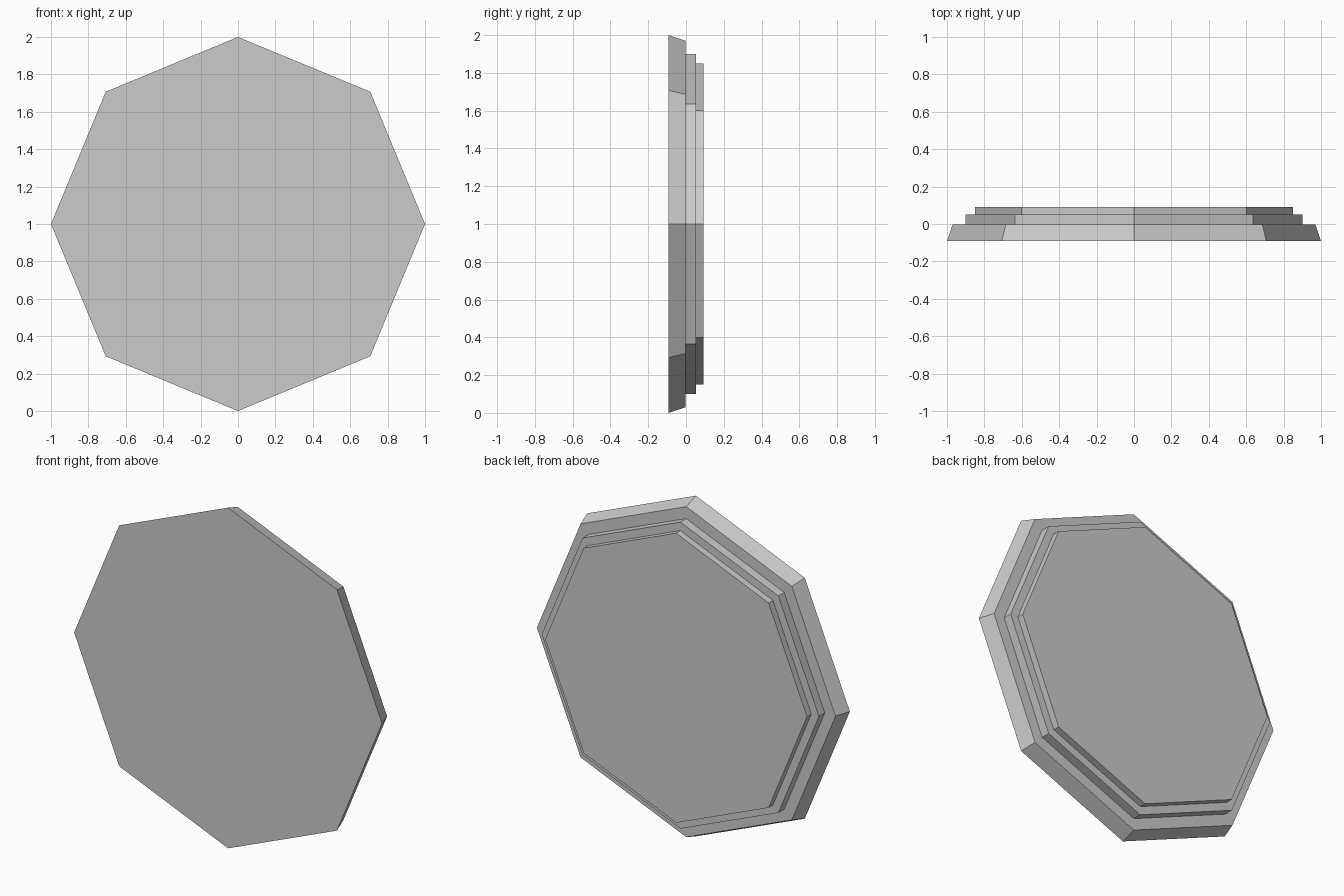
import bpy
import bmesh
from math import radians
from mathutils import Matrix

cube = bpy.data.objects.get("Cube")
if cube:
    bpy.data.objects.remove(cube, do_unlink=True)

# One plain grey for the whole plate
grey = bpy.data.materials.new("light_grey")
grey.use_nodes = True
colour = (0.6, 0.6, 0.6, 1)
grey.diffuse_color = colour
grey.node_tree.nodes["Principled BSDF"].inputs["Base Color"].default_value = colour


def octagon_layer(name, y_front, y_back, r_front, r_back):
    """Flat-shaded octagonal slab with its axis along y and a corner on top."""
    mesh = bpy.data.meshes.new(name)
    bm = bmesh.new()
    place = (Matrix.Translation((0, (y_front + y_back) / 2, 1))
             @ Matrix.Rotation(radians(-90), 4, "X"))
    bmesh.ops.create_cone(bm, cap_ends=True, segments=8, radius1=r_front,
                          radius2=r_back, depth=y_back - y_front, matrix=place)
    bm.to_mesh(mesh)
    bm.free()
    mesh.materials.append(grey)
    obj = bpy.data.objects.new(name, mesh)
    bpy.context.collection.objects.link(obj)
    return obj


# Tapered front plate, then two smaller straight-sided steps behind it
octagon_layer("front_plate", -0.092, -0.002, 1.0, 0.97)
octagon_layer("middle_step", -0.002, 0.052, 0.9, 0.9)
octagon_layer("back_step", 0.052, 0.092, 0.85, 0.85)
